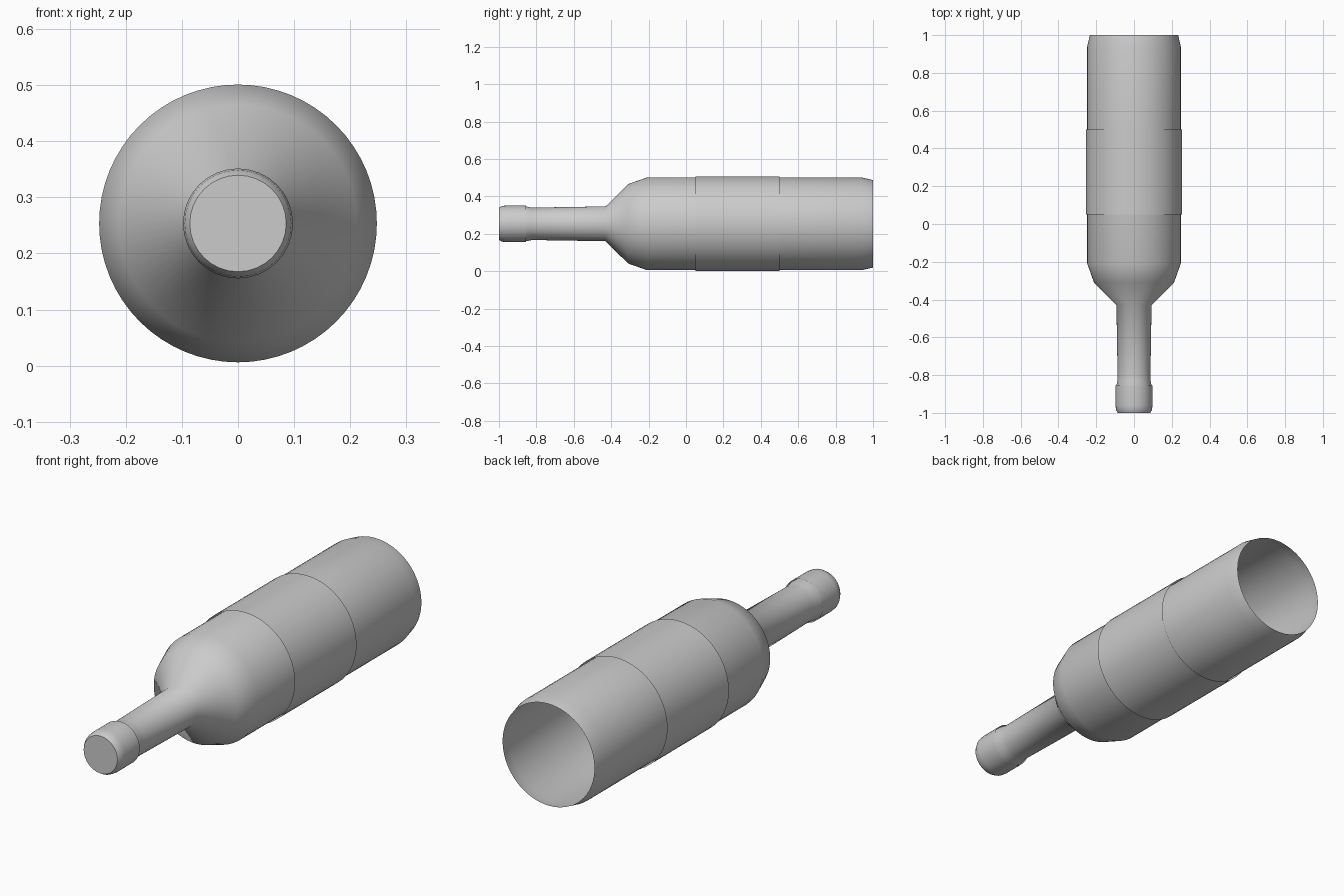
import bpy
import bmesh
from math import cos, sin, tau

cube = bpy.data.objects.get("Cube")
if cube:
    bpy.data.objects.remove(cube, do_unlink=True)

AXIS_Z = 0.2535  # height of the bottle's long axis

grey = bpy.data.materials.new("plain grey")
grey.use_nodes = True
colour = (0.6, 0.6, 0.6, 1)
grey.diffuse_color = colour
grey.node_tree.nodes["Principled BSDF"].inputs["Base Color"].default_value = colour


def lathe(name, profile, sides, close_front=False):
    """Turn (y, radius) points around the long axis into an open shell."""
    bm = bmesh.new()
    rings = [[bm.verts.new((r * cos(tau * k / sides), y, r * sin(tau * k / sides)))
              for k in range(sides)] for y, r in profile]
    for a, b in zip(rings, rings[1:]):
        for k in range(sides):
            n = (k + 1) % sides
            bm.faces.new((a[k], b[k], b[n], a[n])).smooth = True
    if close_front:
        # Separate rim vertices keep the end disc flat shaded
        bm.faces.new([bm.verts.new(v.co) for v in rings[0]])
    mesh = bpy.data.meshes.new(name)
    bm.to_mesh(mesh)
    bm.free()
    mesh.materials.append(grey)
    obj = bpy.data.objects.new(name, mesh)
    obj.location.z = AXIS_Z
    bpy.context.collection.objects.link(obj)
    return obj


# Glass: lip, tapering neck, shoulder, body and open base
lathe("bottle_body", [(-0.95, 0.09), (-0.86, 0.094), (-0.825, 0.087),
                      (-0.8, 0.087), (-0.43, 0.093), (-0.31, 0.212),
                      (-0.21, 0.2475), (0.94, 0.2475), (1.0, 0.234)], 64)

# Foil cap over the mouth
lathe("cap", [(-1.0, 0.086), (-0.985, 0.095), (-0.96, 0.098), (-0.855, 0.098)],
      32, close_front=True)

# Paper label wrapped around the body
lathe("label", [(0.05, 0.2535), (0.5, 0.2535)], 64)
